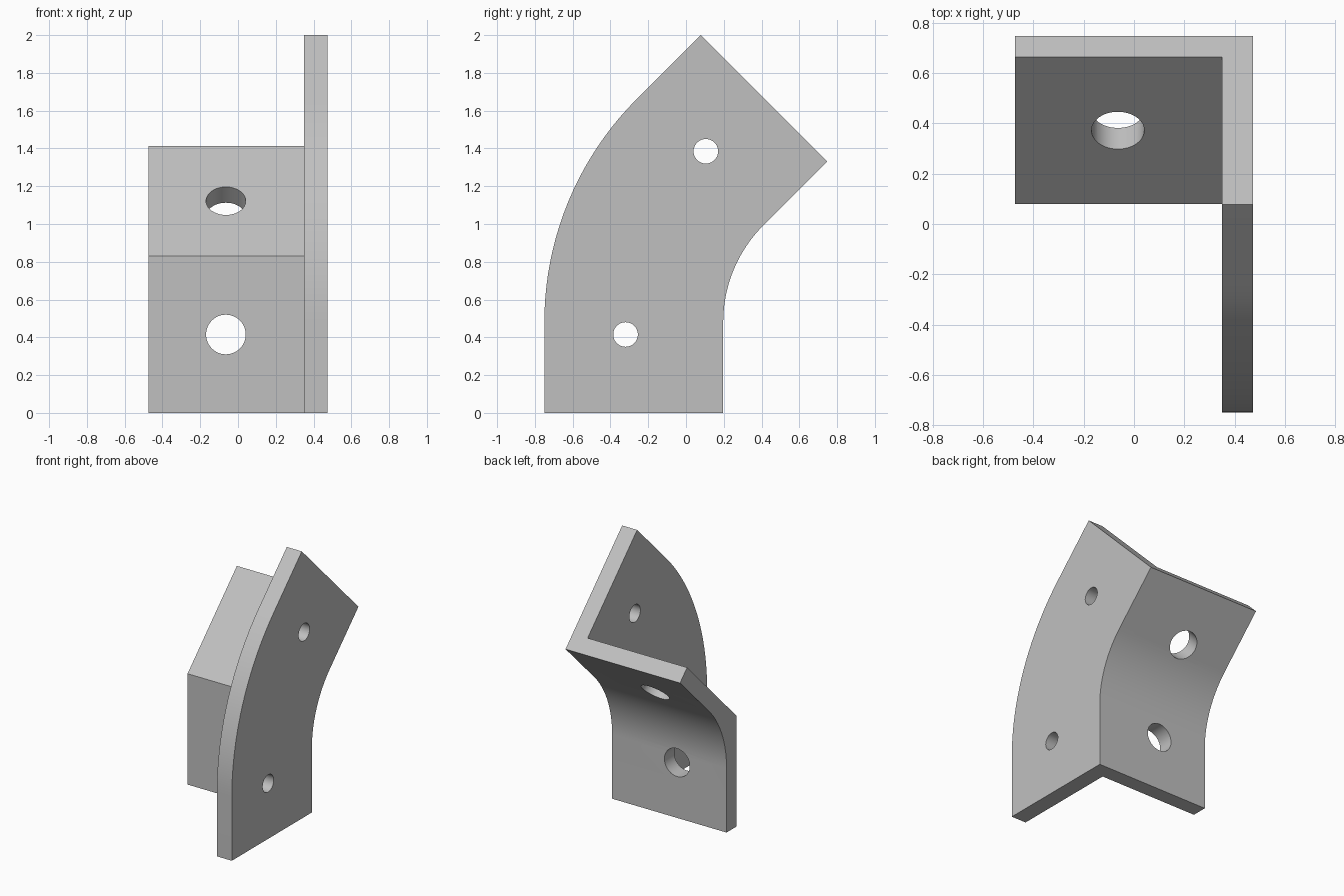
import bpy
import bmesh
from math import sin, cos, radians
from mathutils import Vector

if "Cube" in bpy.data.objects:
    bpy.data.objects.remove(bpy.data.objects["Cube"])

# Single grey finish
grey = bpy.data.materials.new("plain grey")
grey.use_nodes = True
colour = (0.53, 0.53, 0.53, 1)
grey.diffuse_color = colour
grey.node_tree.nodes["Principled BSDF"].inputs["Base Color"].default_value = colour

# Shared bend: concentric arcs turning 45 degrees
BEND_Z = 0.48
INNER_R = 0.725
BACK_Y = 0.197
CENTRE_Y = BACK_Y + INNER_R
LEFT, SEAM, RIGHT = 0.474, 0.35, -0.474


def arc(radius, steps=20):
    """Points (y, z) from the vertical tangent up to the 45 degree tangent."""
    angles = [radians(45 * i / steps) for i in range(steps + 1)]
    return [(CENTRE_Y - radius * cos(a), BEND_Z + radius * sin(a)) for a in angles]


def extrude_profile(name, profile, x0, x1):
    """Solid made by sweeping a (y, z) outline along x."""
    bm = bmesh.new()
    face = bm.faces.new([bm.verts.new((x0, y, z)) for y, z in profile])
    swept = bmesh.ops.extrude_face_region(bm, geom=[face])
    moved = [v for v in swept["geom"] if isinstance(v, bmesh.types.BMVert)]
    bmesh.ops.translate(bm, verts=moved, vec=(x1 - x0, 0, 0))
    bmesh.ops.recalc_face_normals(bm, faces=bm.faces)
    mesh = bpy.data.meshes.new(name)
    bm.to_mesh(mesh)
    bm.free()
    mesh.materials.append(grey)
    obj = bpy.data.objects.new(name, mesh)
    bpy.context.collection.objects.link(obj)
    return obj


def drill(obj, centre, axis, radius):
    """Cut a round through hole."""
    bpy.ops.mesh.primitive_cylinder_add(vertices=48, radius=radius, depth=0.5, location=centre)
    cutter = bpy.context.object
    cutter.name = "hole_cutter"
    cutter.hide_render = True
    cutter.rotation_euler = Vector(axis).to_track_quat("Z", "Y").to_euler()
    cutter.data.materials.append(grey)
    mod = obj.modifiers.new("hole", "BOOLEAN")
    mod.operation = "DIFFERENCE"
    mod.solver = "EXACT"
    mod.object = cutter
    bpy.ops.object.select_all(action="DESELECT")
    bpy.context.view_layer.objects.active = obj
    obj.select_set(True)
    bpy.ops.object.modifier_apply(modifier=mod.name)
    bpy.data.objects.remove(cutter)


# Curved side plate with square ends
end_top, end_back = (0.078, 2.0), (0.748, 1.33)
side = ([(-0.75, 0)] + arc(CENTRE_Y + 0.75) + [end_top, end_back]
        + arc(INNER_R)[::-1] + [(BACK_Y, 0)])
side_plate = extrude_profile("side_plate", side, SEAM, LEFT)
for y, z in [(-0.32, 0.415), (0.105, 1.385)]:
    drill(side_plate, (SEAM, y, z), (1, 0, 0), 0.065)

# Bent flange: sharp crease in front, rounded behind
bend = ([(0.08, 0), (0.08, 0.83), (0.664, 1.414), end_back]
        + arc(INNER_R)[::-1] + [(BACK_Y, 0)])
flange = extrude_profile("flange", bend, RIGHT, SEAM)
drill(flange, (-0.064, 0.1, 0.415), (0, 1, 0), 0.105)
drill(flange, (-0.064, 0.372, 1.122), (0, 1, -1), 0.105)

# Smooth the arcs and holes, keep corners crisp
for obj in (side_plate, flange):
    bpy.ops.object.select_all(action="DESELECT")
    obj.select_set(True)
    bpy.context.view_layer.objects.active = obj
    bpy.ops.object.shade_smooth_by_angle(angle=radians(30))
